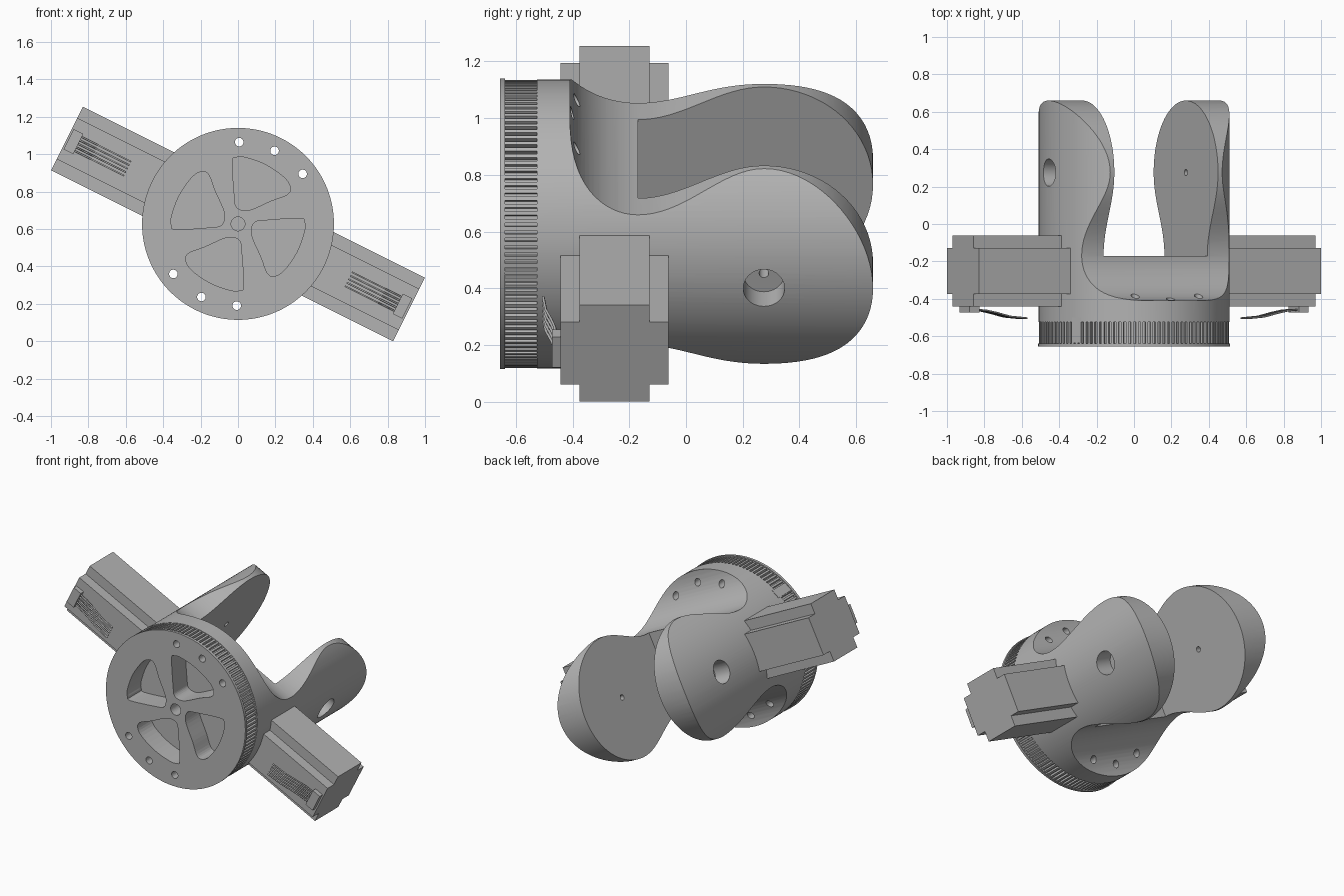
import bpy, bmesh, math
from mathutils import Matrix

if "Cube" in bpy.data.objects:
    bpy.data.objects.remove(bpy.data.objects["Cube"])

grey = bpy.data.materials.new("grey_metal")
grey.diffuse_color = (0.45, 0.45, 0.45, 1)
grey.use_nodes = True
grey.node_tree.nodes["Principled BSDF"].inputs["Base Color"].default_value = grey.diffuse_color


def prism(name, pts, a, b, axis):
    """Extrude a profile from a to b: axis 'y' takes (x, z), axis 'x' takes (y, z)."""
    place = (lambda p, t: (p[0], t, p[1])) if axis == 'y' else (lambda p, t: (t, p[0], p[1]))
    bm = bmesh.new()
    lo = [bm.verts.new(place(p, a)) for p in pts]
    hi = [bm.verts.new(place(p, b)) for p in pts]
    n = len(pts)
    bm.faces.new(lo)
    bm.faces.new(hi[::-1])
    for i in range(n):
        j = (i + 1) % n
        bm.faces.new((lo[i], hi[i], hi[j], lo[j]))
    bmesh.ops.recalc_face_normals(bm, faces=bm.faces)
    me = bpy.data.meshes.new(name)
    bm.to_mesh(me)
    bm.free()
    me.materials.append(grey)
    ob = bpy.data.objects.new(name, me)
    bpy.context.collection.objects.link(ob)
    return ob


def circle(r, n, cx=0.0, cy=0.0):
    return [(cx + r * math.cos(2 * math.pi * i / n),
             cy + r * math.sin(2 * math.pi * i / n)) for i in range(n)]


def rect(x0, x1, y0, y1):
    return [(x0, y0), (x1, y0), (x1, y1), (x0, y1)]


def turn(pts, ang):
    c, s = math.cos(ang), math.sin(ang)
    return [(c * x - s * y, s * x + c * y) for x, y in pts]


def smooth_loop(pts, steps=4):
    """Closed Catmull-Rom curve through the points."""
    out, n = [], len(pts)
    for i in range(n):
        p = [pts[(i + k - 1) % n] for k in range(4)]
        for s in range(steps):
            t = s / steps
            out.append(tuple(0.5 * (2 * p[1][k] + (p[2][k] - p[0][k]) * t
                       + (2 * p[0][k] - 5 * p[1][k] + 4 * p[2][k] - p[3][k]) * t * t
                       + (3 * p[1][k] - p[0][k] - 3 * p[2][k] + p[3][k]) * t ** 3)
                       for k in (0, 1)))
    return out


def boolean(ob, cutter, op='DIFFERENCE'):
    m = ob.modifiers.new("cut", 'BOOLEAN')
    m.operation, m.object, m.solver = op, cutter, 'EXACT'
    bpy.context.view_layer.objects.active = ob
    bpy.ops.object.modifier_apply(modifier=m.name)


TILT = math.atan(0.5)      # motor axis slopes down to the right
R, D = 0.51, 0.31          # body radius, half width of the fork slot
LOBE = 0.275               # y of the arm pivot

# fork body: a cylinder trimmed by a waisted side profile
side = [(-0.6, 0.7), (-0.41, 0.7)]
for i in range(17):
    a = math.pi + i / 16 * math.pi / 2
    side.append((-0.17 + 0.24 * math.cos(a), 0.496 + 0.24 * math.sin(a)))
for i in range(1, 17):
    t = i / 16
    side.append((-0.17 + (LOBE + 0.17) * t, 0.256 + 0.129 * (1 - math.cos(math.pi * t)) / 2))
for i in range(1, 21):
    a = math.pi / 2 * (1 - i / 20)
    side.append((LOBE + 0.385 * math.cos(a), 0.385 * math.sin(a)))
side += [(y, -v) for y, v in side[-2::-1]]

body = prism("fork_body", circle(R, 160), -0.525, 0.7, 'y')
flange = prism("pulley_flange", circle(0.513, 160), -0.656, -0.638, 'y')
TEETH = 120
gear = []
for i in range(TEETH):
    for f, r in ((0, 0.508), (0.5, 0.508), (0.55, 0.492), (0.95, 0.492)):
        a = 2 * math.pi * (i + f) / TEETH
        gear.append((r * math.cos(a), r * math.sin(a)))
pulley = prism("toothed_pulley", gear, -0.638, -0.525, 'y')

cutters = [prism("trim", side, -0.8, 0.8, 'x')]
boolean(body, cutters[0], 'INTERSECT')
cutters.append(prism("slot", rect(-D, D, -0.17, 0.9), -0.8, 0.8, 'x'))
slot_me = cutters[-1]
slot_me.data.clear_geometry()
bm = bmesh.new()
bmesh.ops.create_cube(bm, size=1, matrix=Matrix.Translation((0, 0.33, 0))
                      @ Matrix.Diagonal((2 * D, 1.0, 2, 1)))
bm.to_mesh(slot_me.data)
bm.free()
boolean(body, slot_me)

# pivot holes through the arms, with wide outer counterbores
pin = prism("pin_hole", circle(0.017, 24, LOBE), -0.8, 0.8, 'x')
cutters.append(pin)
boolean(body, pin)
for s in (-1, 1):
    bore = prism("bore", circle(0.073, 48, LOBE), s * 0.39, s * 0.8, 'x')
    cutters.append(bore)
    boolean(body, bore)

# front face: four rounded pockets, a centre bore and six screw holes
pocket = smooth_loop([(-0.03, .33), (-0.01, .355), (.04, .355), (.15, .315), (.25, .245),
                      (.28, .19), (.26, .155), (.18, .125), (.08, .08), (.03, .072),
                      (-.008, .09), (-.018, .14)])
front = []
for k in range(4):
    front.append(prism("pocket", turn(pocket, TILT + k * math.pi / 2), -0.8, -0.51, 'y'))
front.append(prism("centre", circle(0.037, 32), -0.8, -0.51, 'y'))
for base in (math.pi / 2, -math.pi / 2):
    for k in (-1, 0, 1):
        a = base + k * math.radians(25.7)
        front.append(prism("screw", circle(0.023, 20, 0.437 * math.cos(a), 0.437 * math.sin(a)),
                           -0.8, -0.3, 'y'))
for c in front:
    for ob in (body, flange, pulley):
        boolean(ob, c)
for c in cutters + front:
    bpy.data.objects.remove(c)

# belt clamp set into the tooth ring
a = math.pi - math.radians(53) + TILT
prism("belt_clamp", turn(rect(0.46, 0.512, -0.03, 0.03), a), -0.635, -0.5, 'y')

# motors with notched corners, plugs and ribbon wires
W, N, YC = 0.19, 0.123, -0.252
quarter = [(W, N), (N, N), (N, W)]
cross = (quarter + [(-x, y) for x, y in quarter[::-1]]
         + [(-x, -y) for x, y in quarter] + [(x, -y) for x, y in quarter[::-1]])
cross = [(YC + x, y) for x, y in cross]
for s, tag in ((-1, "left"), (1, "right")):
    prism(tag + "_motor", cross, s * 0.40, s * 1.022, 'x')
    prism(tag + "_plug", rect(-0.472, -0.43, -0.06, 0.06), s * 0.955, s * 1.012, 'x')
    cu = bpy.data.curves.new(tag + "_wires", 'CURVE')
    cu.dimensions = '3D'
    cu.bevel_depth, cu.bevel_resolution = 0.005, 1
    cu.use_fill_caps = True
    cu.materials.append(grey)
    for k in range(-2, 3):
        path = [(0.96, -0.458), (0.9, -0.463), (0.84, -0.475), (0.76, -0.495), (0.66, -0.504)]
        sp = cu.splines.new('POLY')
        sp.points.add(len(path) - 1)
        for p, (u, y) in zip(sp.points, path):
            p.co = (s * u, y, 0.021 * k, 1)
    bpy.context.collection.objects.link(bpy.data.objects.new(tag + "_wires", cu))

# tilt everything into place, then smooth the round parts
M = Matrix.Translation((0, 0, 0.627)) @ Matrix.Rotation(TILT, 4, 'Y')
for ob in list(bpy.context.scene.objects):
    ob.data.transform(M)
bpy.ops.object.select_all(action='DESELECT')
for ob in (body, flange):
    ob.select_set(True)
bpy.context.view_layer.objects.active = body
bpy.ops.object.shade_smooth_by_angle(angle=math.radians(25))
